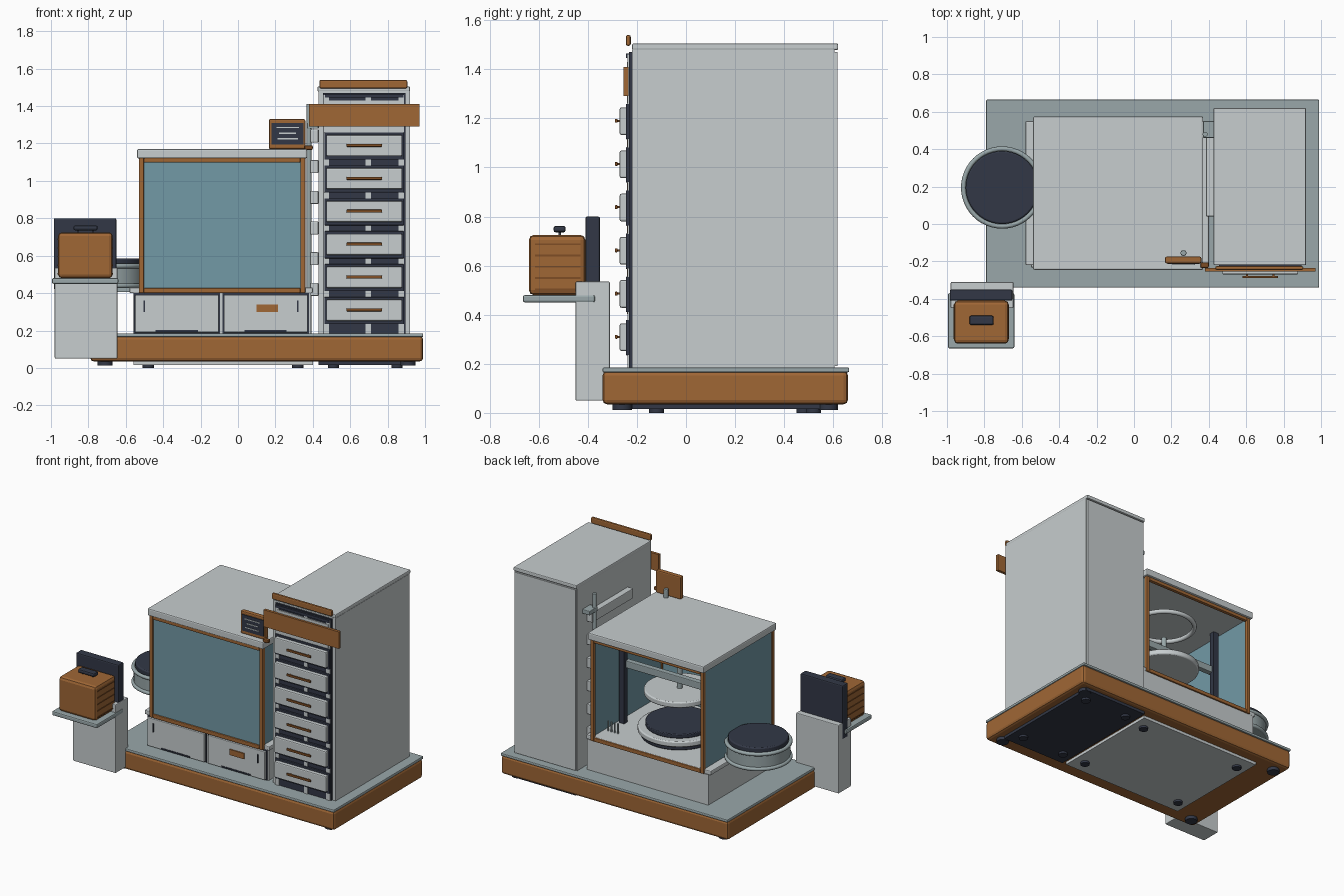
import bpy
import math
from mathutils import Vector

default_cube = bpy.data.objects.get("Cube")
if default_cube:
    bpy.data.objects.remove(default_cube, do_unlink=True)


def make_material(name, red, green, blue):
    material = bpy.data.materials.new(name)
    material.use_nodes = True
    colour = (red, green, blue, 1)
    material.diffuse_color = colour
    material.node_tree.nodes["Principled BSDF"].inputs["Base Color"].default_value = colour
    return material


light = make_material("light grey", .57, .61, .62)
steel = make_material("blue grey", .32, .39, .40)
wood = make_material("warm wood", .35, .135, .036)
dark_wood = make_material("dark wood", .21, .075, .018)
dark = make_material("dark slate", .032, .039, .061)
glass = make_material("teal glass", .17, .32, .38)


def finish(obj, material, bevel):
    obj.data.materials.append(material)
    if bevel:
        modifier = obj.modifiers.new("soft edge", "BEVEL")
        modifier.width = bevel
        modifier.segments = 2
        modifier.limit_method = "ANGLE"
    return obj


def box(name, x, y, z, material, bevel=0):
    """Box from three (low, high) ranges."""
    low, high = Vector((x[0], y[0], z[0])), Vector((x[1], y[1], z[1]))
    bpy.ops.mesh.primitive_cube_add(size=1, location=(low + high) / 2)
    obj = bpy.context.object
    obj.name = name
    obj.scale = high - low
    bpy.ops.object.transform_apply(location=False, rotation=False, scale=True)
    return finish(obj, material, bevel)


def disc(name, centre, radius, z, material, bevel=0, sides=48):
    """Upright cylinder between two heights."""
    bpy.ops.mesh.primitive_cylinder_add(
        vertices=sides, radius=radius, depth=z[1] - z[0],
        location=(centre[0], centre[1], (z[0] + z[1]) / 2))
    obj = bpy.context.object
    obj.name = name
    bpy.ops.object.shade_smooth_by_angle()
    return finish(obj, material, bevel)


def ring(name, centre, z, radius, thickness, material):
    bpy.ops.mesh.primitive_torus_add(
        location=(centre[0], centre[1], z), major_radius=radius,
        minor_radius=thickness, major_segments=48, minor_segments=10)
    obj = bpy.context.object
    obj.name = name
    bpy.ops.object.shade_smooth()
    return finish(obj, material, 0)


def frame(name, x, y, z, width, material, bevel=0):
    """Rectangular border facing front or back."""
    for side, edge in (("left", x[1] - width), ("right", x[0])):
        box(name + "_" + side, (edge, edge + width), y, z, material, bevel)
    for side, edge in (("top", z[1] - width), ("bottom", z[0])):
        box(name + "_" + side, (x[0] + width, x[1] - width), y, (edge, edge + width), material, bevel)


# Platform, underside plates and feet
box("platform", (-.79, .99), (-.34, .66), (.035, .17), wood, .018)
box("platform_top", (-.79, .99), (-.34, .665), (.165, .185), steel, .006)
plates = (("tower_plate", (.43, .93), (-.22, .62), dark),
          ("cabinet_plate", (-.56, .40), (-.22, .58), light))
for name, x, y, material in plates:
    box(name, x, y, (.015, .045), material)
    for px in (x[0] + .08, x[1] - .08):
        for py in (y[0] + .1, y[1] - .1):
            disc(name + "_foot", (px, py), .03, (0, .02), dark, sides=20)
for px in (-.71, .91):
    for py in (-.26, .58):
        disc("platform_foot", (px, py), .04, (.012, .04), dark, sides=20)

# Drawer tower
box("tower_body", (.43, .92), (-.22, .605), (.18, 1.48), light)
box("tower_back", (.435, .915), (.605, .617), (.19, 1.47), light)
box("tower_cap", (.425, .92), (-.22, .62), (1.478, 1.505), light, .006)
box("tower_face", (.455, .895), (-.232, -.22), (.18, 1.47), dark)
for px in (.465, .69, .865):
    box("tower_face_strip", (px - .007, px + .022), (-.238, -.23), (.18, 1.46), light)
box("tower_crown", (.435, .905), (-.245, -.225), (1.495, 1.54), wood, .008)
box("top_slot_panel", (.475, .875), (-.24, -.23), (1.26, 1.43), light)
box("top_slot_bar", (.465, .885), (-.245, -.23), (1.445, 1.465), dark)
box("tower_sign", (.38, .97), (-.255, -.235), (1.29, 1.41), wood)

# Six matching drawers
for index in range(6):
    height = .31 + index * .176
    box("drawer_surround", (.462, .888), (-.245, -.22), (height - .076, height + .069), dark, .004)
    box("drawer_front", (.472, .878), (-.27, -.235), (height - .058, height + .055), light, .007)
    box("drawer_handle", (.58, .77), (-.29, -.278), (height - .008, height + .008), dark_wood, .004)
    for px in (.60, .74):
        box("handle_mount", (px, px + .01), (-.28, -.268), (height - .004, height + .004), dark_wood)

# Trays and rod beside the tower
for index in range(6):
    height = .42 + index * .164
    box("side_tray", (.385, .43), (.04, .5), (height - .035, height + .035), light, .005)
disc("side_rod", (.38, .48), .013, (.185, 1.41), steel, sides=16)
box("rod_clamp", (.37, .43), (.46, .55), (1.28, 1.31), steel, .004)

# Lower cabinet with two doors
box("cabinet", (-.56, .39), (-.21, .55), (.18, .40), light)
box("cabinet_top", (-.58, .40), (-.22, .55), (.40, .43), light, .006)
for px, handle in ((-.55, -.5), (-.075, .32)):
    box("door_gap", (px - .008, px + .455), (-.216, -.205), (.185, .40), dark)
    box("cabinet_door", (px, px + .447), (-.232, -.21), (.19, .39), light, .004)
    box("door_pull", (handle - .004, handle + .004), (-.24, -.23), (.3, .36), dark)
    box("door_slit", (px + .11, px + .335), (-.236, -.23), (.193, .203), dark)
box("door_plate", (.1, .215), (-.24, -.23), (.3, .34), wood)

# Glazed chamber, open at the back
frame("front_frame", (-.53, .36), (-.24, -.21), (.40, 1.125), .027, wood, .005)
frame("back_frame", (-.53, .36), (.535, .56), (.40, 1.125), .027, wood, .005)
box("front_glass", (-.51, .34), (-.228, -.218), (.42, 1.11), glass)
for px in (-.525, .345):
    box("side_glass", (px, px + .01), (-.21, .54), (.42, 1.12), glass)
box("chamber_roof", (-.54, .37), (-.245, .575), (1.12, 1.17), light, .008)

# Turntable, press disc and lifting gear inside
middle = (-.09, .2)
disc("turntable_base", middle, .25, (.43, .47), dark, .006)
disc("turntable_rim", middle, .27, (.46, .50), light, .008)
disc("turntable_mat", middle, .22, (.50, .53), dark, .005)
disc("press_disc", middle, .23, (.72, .76), light, .008)
disc("press_rod", middle, .018, (.76, .97), steel, sides=20)
ring("roof_ring", middle, 1.06, .2, .016, light)
for px in (-.47, .31):
    box("lift_post", (px - .02, px + .02), (.24, .28), (.43, 1.12), dark)
box("lift_beam", (-.47, .31), (.22, .26), (.82, .87), steel, .005)
for index in range(4):
    disc("tool_prong", (.24 + index * .025, .42), .006, (.43, .50), steel, sides=10)

# Small notice board on the roof
box("notice_board", (.165, .36), (-.21, -.175), (1.17, 1.33), wood, .008)
box("notice_slate", (.18, .35), (-.215, -.205), (1.195, 1.31), dark)
for row, half in enumerate((.06, .045, .055)):
    height = 1.285 - row * .03
    box("notice_line", (.265 - half, .265 + half), (-.219, -.212), (height - .003, height + .003), light)
disc("notice_post", (.265, -.155), .016, (1.16, 1.23), steel, .004, 20)
box("sign_peg", (.355, .40), (-.235, -.205), (1.165, 1.19), dark_wood, .008)

# Round drum at the side
drum = (-.705, .195)
disc("drum_body", drum, .205, (.43, .55), steel)
for height in (.44, .545):
    ring("drum_hoop", drum, height, .207, .013, steel)
disc("drum_lid", drum, .195, (.545, .585), dark, .008)
box("drum_bracket", (-.66, -.55), (.1, .29), (.405, .43), steel, .004)

# Side stand with tray and carry box
box("stand", (-.98, -.645), (-.45, -.31), (.05, .535), light, .005)
box("stand_tray", (-.995, -.64), (-.665, -.37), (.45, .48), steel, .008)
box("stand_back", (-.985, -.65), (-.41, -.35), (.42, .80), dark, .008)
box("carry_box", (-.962, -.67), (-.64, -.41), (.48, .725), wood, .02)
for index in range(5):
    height = .50 + index * .046
    for px in (-.965, -.673):
        box("carry_groove", (px, px + .006), (-.615, -.43), (height, height + .007), dark_wood)
box("carry_handle", (-.88, -.75), (-.54, -.49), (.735, .762), dark, .01)
for px in (-.86, -.78):
    box("handle_leg", (px, px + .01), (-.52, -.51), (.72, .74), dark)
